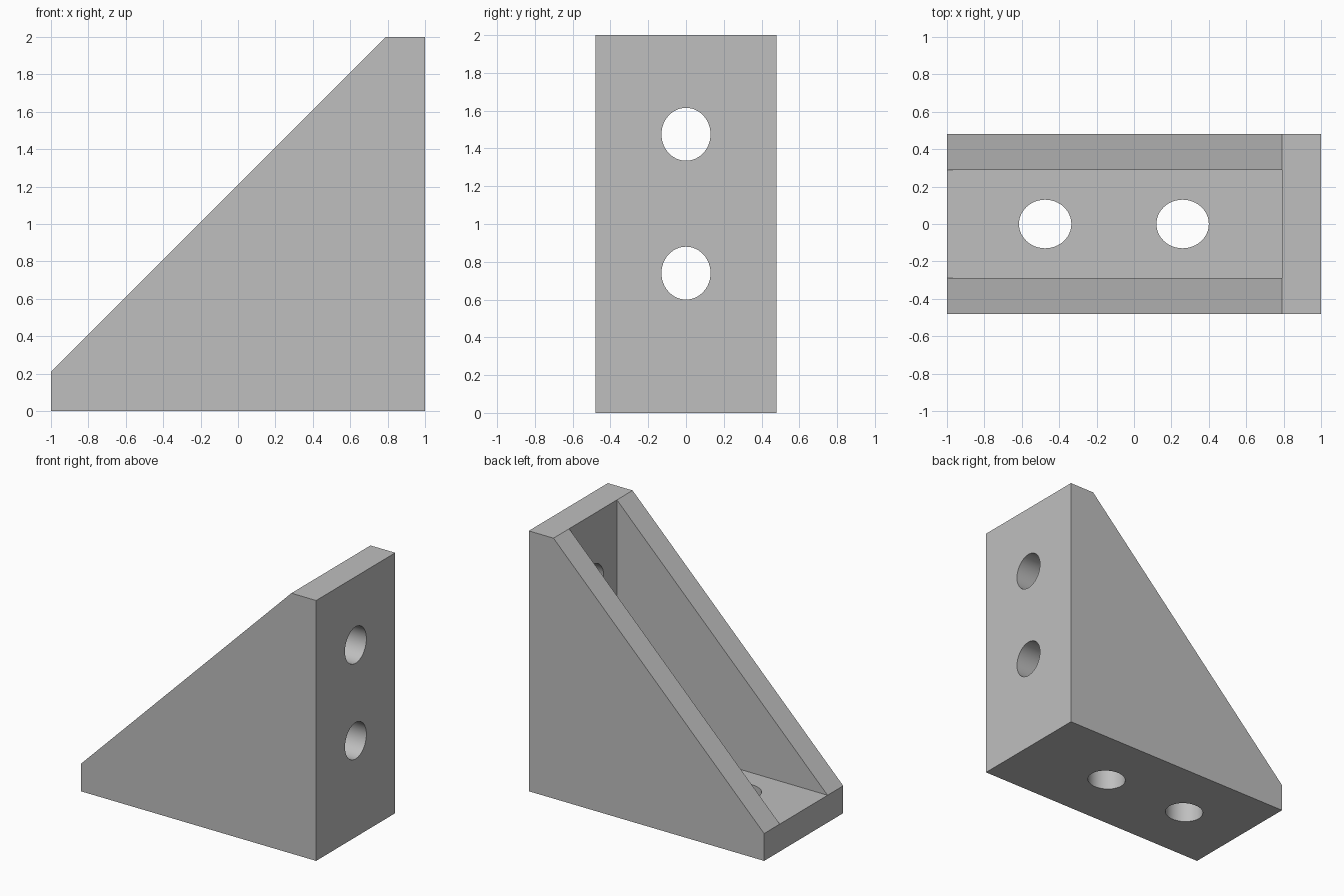
import bpy
import bmesh
from math import pi, radians
from mathutils import Matrix, Vector

if "Cube" in bpy.data.objects:
    bpy.data.objects.remove(bpy.data.objects["Cube"], do_unlink=True)

HALF_WIDTH = 0.48    # half depth of the bracket in y
POCKET = 0.29        # half depth between the side gussets
THICK = 0.21         # thickness of both mounting plates


def new_object(name, bm):
    bmesh.ops.recalc_face_normals(bm, faces=bm.faces[:])
    mesh = bpy.data.meshes.new(name)
    bm.to_mesh(mesh)
    bm.free()
    obj = bpy.data.objects.new(name, mesh)
    bpy.context.collection.objects.link(obj)
    return obj


def extrude_profile(name, points, half):
    """Extrude an x-z outline symmetrically along y."""
    bm = bmesh.new()
    face = bm.faces.new([bm.verts.new((x, -half, z)) for x, z in points])
    side = bmesh.ops.extrude_face_region(bm, geom=[face])["geom"]
    verts = [g for g in side if isinstance(g, bmesh.types.BMVert)]
    bmesh.ops.translate(bm, verts=verts, vec=(0, 2 * half, 0))
    return new_object(name, bm)


def hole_cutter(name, center, rotation):
    """Slightly oval drill, long along the plate."""
    bm = bmesh.new()
    bmesh.ops.create_cone(bm, cap_ends=True, segments=48, radius1=1, radius2=1, depth=0.6)
    bmesh.ops.scale(bm, verts=bm.verts[:], vec=(0.14, 0.13, 1))
    bmesh.ops.transform(bm, verts=bm.verts[:],
                        matrix=Matrix.Translation(Vector(center)) @ rotation)
    return new_object(name, bm)


def cut(target, cutter):
    cutter.hide_render = True
    mod = target.modifiers.new("cut", 'BOOLEAN')
    mod.operation = 'DIFFERENCE'
    mod.solver = 'EXACT'
    mod.object = cutter
    bpy.ops.object.modifier_apply(modifier=mod.name)
    bpy.data.objects.remove(cutter, do_unlink=True)


# Solid wedge with blunt ends
inner = 1 - THICK
bracket = extrude_profile(
    "corner_bracket",
    [(-1, 0), (1, 0), (1, 2), (inner, 2), (-1, THICK)], HALF_WIDTH)
bpy.ops.object.select_all(action='DESELECT')
bpy.context.view_layer.objects.active = bracket
bracket.select_set(True)

# Pocket between the two gussets
cut(bracket, extrude_profile(
    "pocket_cutter",
    [(-1.3, THICK), (inner, THICK), (inner, 2.3), (-1.3, 2.3)], POCKET))

# Two holes through the base plate and two through the upright plate
for x in (-0.475, 0.26):
    cut(bracket, hole_cutter("base_hole", (x, 0, 0.1), Matrix.Identity(4)))
for z in (0.74, 1.475):
    cut(bracket, hole_cutter("upright_hole", (0.9, 0, z), Matrix.Rotation(pi / 2, 4, 'Y')))

# Single grey material
grey = bpy.data.materials.new("light grey")
grey.use_nodes = True
color = (0.52, 0.52, 0.52, 1)
grey.diffuse_color = color
grey.node_tree.nodes["Principled BSDF"].inputs["Base Color"].default_value = color
bracket.data.materials.clear()
bracket.data.materials.append(grey)

bpy.ops.object.shade_smooth_by_angle(angle=radians(30))
